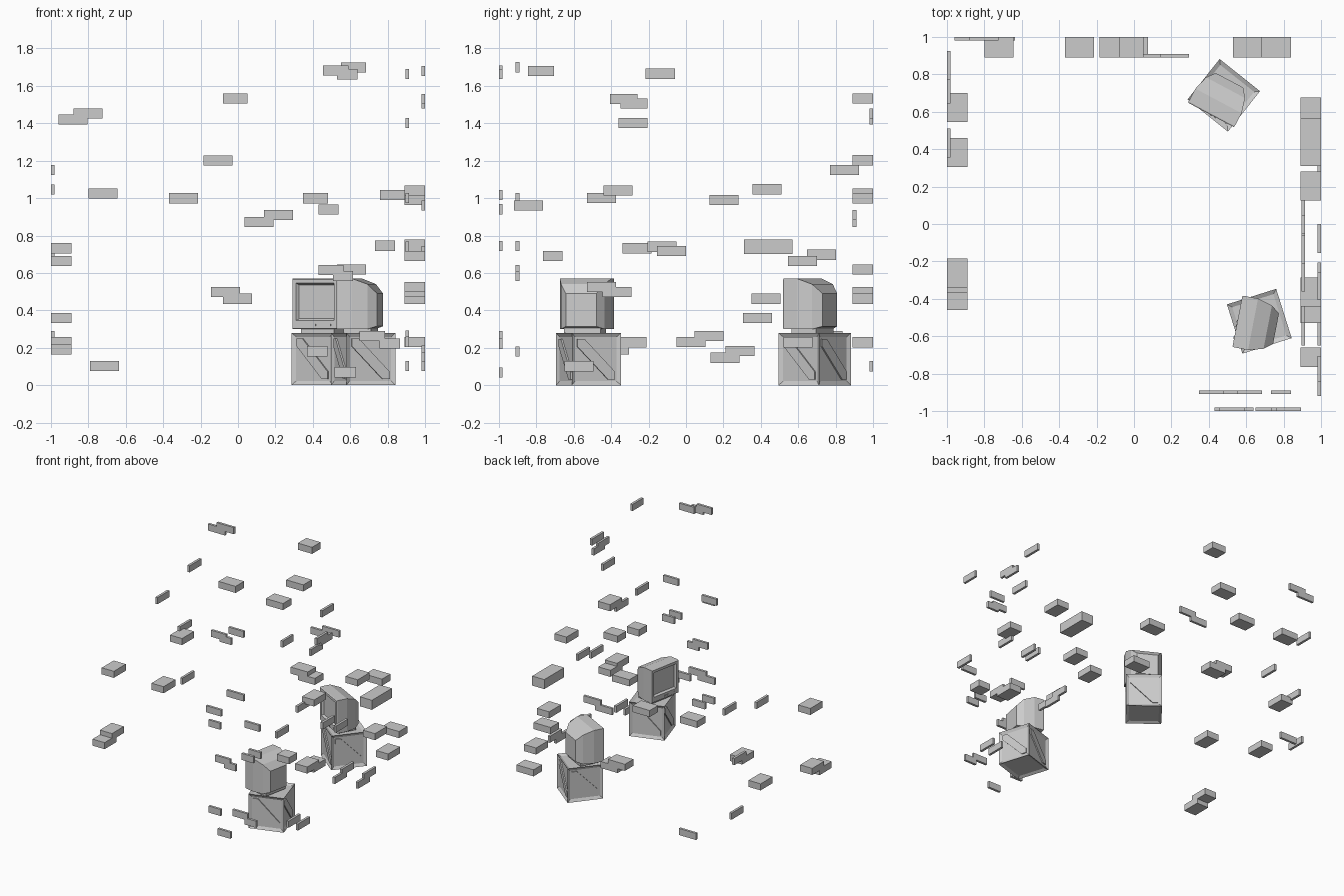
import bpy, bmesh
from math import radians, pi
from mathutils import Matrix

if "Cube" in bpy.data.objects:
    bpy.data.objects.remove(bpy.data.objects["Cube"])


def finish(bm, name, matrix=None):
    bmesh.ops.recalc_face_normals(bm, faces=bm.faces)
    me = bpy.data.meshes.new(name)
    bm.to_mesh(me)
    bm.free()
    ob = bpy.data.objects.new(name, me)
    bpy.context.collection.objects.link(ob)
    if matrix:
        ob.matrix_world = matrix
    return ob


def add_box(bm, lo, hi):
    size = [b - a for a, b in zip(lo, hi)]
    mid = [(a + b) / 2 for a, b in zip(lo, hi)]
    bmesh.ops.create_cube(bm, size=1, matrix=Matrix.Translation(mid) @ Matrix.Diagonal((*size, 1)))


def loft(bm, rings):
    loops = [[bm.verts.new(p) for p in ring] for ring in rings]
    for a, b in zip(loops, loops[1:]):
        for i in range(len(a)):
            j = (i + 1) % len(a)
            bm.faces.new((a[i], a[j], b[j], b[i]))
    bm.faces.new(loops[0][::-1])
    bm.faces.new(loops[-1])


def bricks(name, axis, lo, hi, spots):
    """Loose bricks in one wall layer; spots are (start along wall, bottom z, optional length)."""
    bm = bmesh.new()
    for start, z, *rest in spots:
        end = start + (rest[0] if rest else 0.155)
        if axis == 'x':
            add_box(bm, (lo, start, z), (hi, end, z + 0.054))
        else:
            add_box(bm, (start, lo, z), (end, hi, z + 0.054))
    return finish(bm, name)


def crate(name, x, y, yaw, side=0.276, height=0.28, rim=0.032, dent=0.012):
    bm = bmesh.new()
    h = side / 2
    add_box(bm, (-h, -h, 0), (h, h, height))
    # recessed panels
    bmesh.ops.inset_individual(bm, faces=bm.faces[:], thickness=rim, depth=-dent)
    # diagonal plank on every side
    p, q, t, mid = h - rim, height / 2 - rim, 0.04, height / 2
    band = [(-p, q), (-p + t, q), (p, -q + t), (p, -q), (p - t, -q), (-p, q - t)]
    for k in range(4):
        turn = Matrix.Rotation(k * pi / 2, 3, 'Z')
        plank = bmesh.new()
        loft(plank, [[turn @ Matrix(((1, 0, 0), (0, 1, 0), (0, 0, 1))) @ v for v in ring] for ring in
                     [[Matrix.Translation((u, d, mid + w)).translation for u, w in band]
                      for d in (-h + dent + 0.002, -h + 0.003)]])
        me = bpy.data.meshes.new("plank")
        plank.to_mesh(me)
        plank.free()
        bm.from_mesh(me)
        bpy.data.meshes.remove(me)
    finish(bm, name, Matrix.Translation((x, y, 0)) @ Matrix.Rotation(radians(yaw), 4, 'Z'))


def monitor(name, x, y, yaw):
    place = Matrix.Translation((x, y, 0)) @ Matrix.Rotation(radians(yaw), 4, 'Z')
    # tube housing: recessed screen, bezel, straight box, tapered back
    sections = [(0.016, 0.105, 0.355, 0.535), (0.0, 0.115, 0.345, 0.545),
                (0.0, 0.136, 0.304, 0.566), (0.006, 0.14, 0.30, 0.57),
                (0.085, 0.14, 0.30, 0.57), (0.165, 0.118, 0.30, 0.54),
                (0.21, 0.083, 0.315, 0.49)]
    bm = bmesh.new()
    loft(bm, [[(-w, d, a), (w, d, a), (w, d, b), (-w, d, b)] for d, w, a, b in sections])
    finish(bm, name + "_housing", place)
    # foot
    bm = bmesh.new()
    add_box(bm, (-0.10, 0.03, 0.278), (0.10, 0.18, 0.305))
    finish(bm, name + "_foot", place)
    # buttons under the screen
    bm = bmesh.new()
    for u in (0.0, 0.025, 0.09):
        add_box(bm, (u - 0.006, -0.004, 0.316), (u + 0.006, 0.002, 0.328))
    finish(bm, name + "_buttons", place)


# crates with screens on top
crate("front_crate", 0.67, -0.52, 17.5)
crate("back_crate", 0.48, 0.688, 51.5)
monitor("front_monitor", 0.553, -0.52, -101)
monitor("back_monitor", 0.412, 0.583, -28)

# back wall
bricks("back_wall_full_bricks", 'y', 0.89, 1.0, [
    (-0.08, 1.505, 0.13), (-0.185, 1.175), (-0.80, 0.998), (-0.37, 0.972),
    (-0.145, 0.47), (-0.08, 0.435), (0.53, 0.592), (0.685, 0.203)])
bricks("back_wall_outer_bricks", 'y', 0.98, 1.0, [(-0.96, 1.393), (-0.88, 1.425), (-0.79, 0.075)])
bricks("back_wall_inner_bricks", 'y', 0.89, 0.91, [(0.035, 0.845), (0.14, 0.883)])

# left wall
bricks("left_wall_full_bricks", 'x', -1.0, -0.89, [
    (0.545, 0.636), (0.305, 0.332), (-0.34, 0.705), (-0.365, 0.203), (-0.46, 0.165)])
bricks("left_wall_outer_bricks", 'x', -1.0, -0.98, [
    (0.77, 1.123), (0.355, 1.02), (0.645, 0.67), (0.68, 0.235)])

# right wall
bricks("right_wall_full_bricks", 'x', 0.89, 1.0, [
    (-0.44, 1.013), (0.125, 0.963), (-0.765, 0.663, 0.105), (-0.53, 0.497),
    (-0.445, 0.472), (0.35, 0.435), (0.52, 0.203)])
bm = bmesh.new()
add_box(bm, (0.89, 0.31, 0.70), (1.0, 0.568, 0.778))
finish(bm, "right_wall_large_brick")
bricks("right_wall_outer_bricks", 'x', 0.98, 1.0, [
    (-0.845, 1.652, 0.14), (-0.405, 1.503, 0.145), (-0.35, 1.478, 0.145), (-0.92, 0.933),
    (-0.155, 0.69), (0.21, 0.157), (0.13, 0.12), (-0.65, 0.075)])
bricks("right_wall_inner_bricks", 'x', 0.895, 0.915, [
    (-0.215, 1.637), (-0.36, 1.374), (-0.53, 0.973), (-0.205, 0.713),
    (-0.05, 0.205), (0.045, 0.237), (-0.65, 0.075)])

# front wall
bricks("front_wall_outer_bricks", 'y', -1.0, -0.98, [
    (0.455, 1.655, 0.135), (0.53, 1.635, 0.108), (0.43, 0.913, 0.108), (0.758, 0.99, 0.135),
    (0.732, 0.718, 0.108), (0.515, 0.042, 0.115), (0.65, 0.235, 0.135), (0.757, 0.195, 0.108)])
bricks("front_wall_inner_bricks", 'y', -0.91, -0.89, [
    (0.55, 1.672, 0.135), (0.347, 0.972, 0.135), (0.732, 0.718, 0.108),
    (0.43, 0.588, 0.135), (0.508, 0.557, 0.108), (0.37, 0.154, 0.108)])
